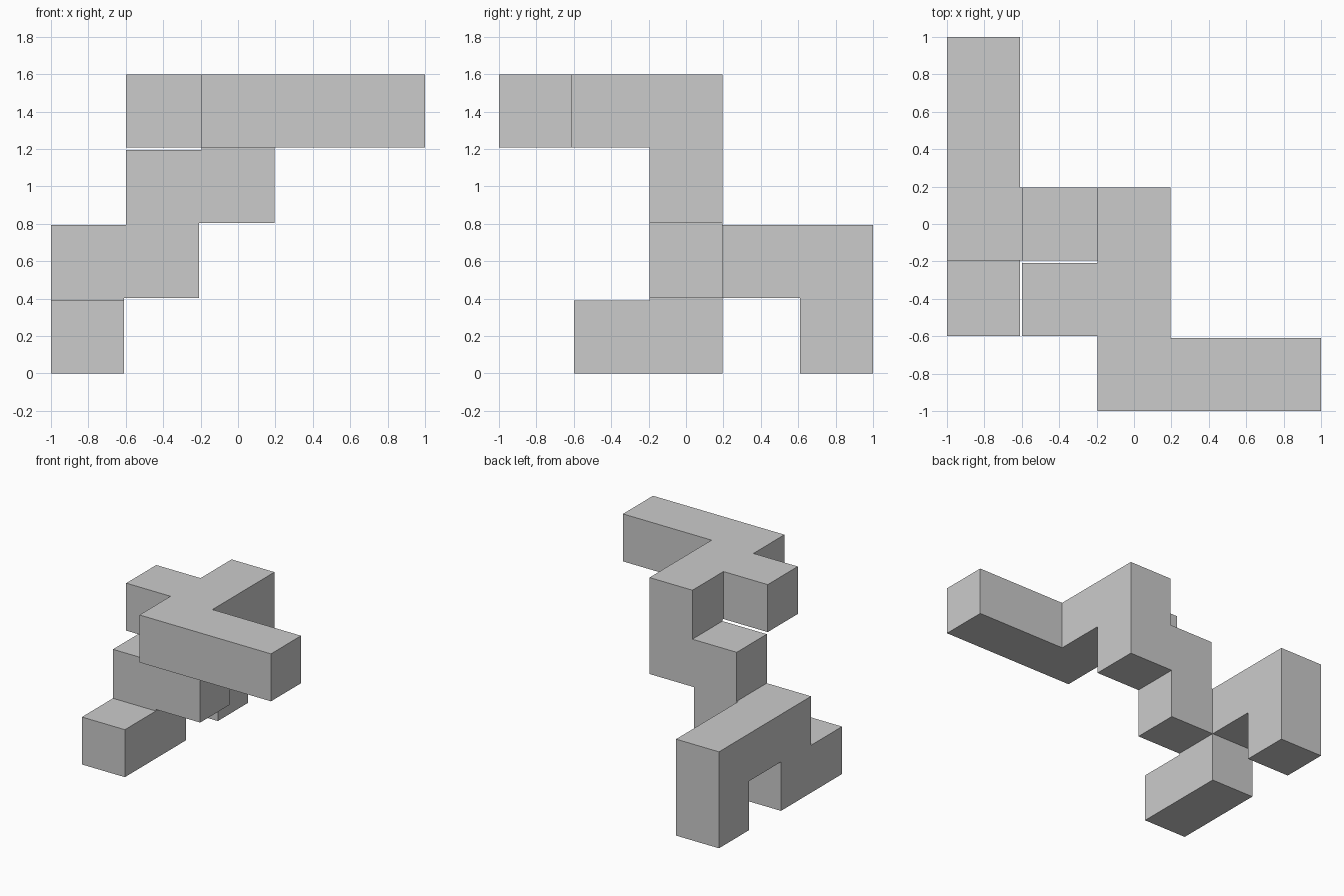
import bpy, bmesh, math

if "Cube" in bpy.data.objects:
    bpy.data.objects.remove(bpy.data.objects["Cube"])

PITCH, SIZE = 0.4025, 0.39   # cube spacing and cube width (leaves hairline gaps)

# Straight runs of cubes, as (first cell, last cell) in x, y, z
RUNS = [
    ((0, 1, 0), (0, 2, 0)),  # front foot
    ((0, 4, 0), (0, 4, 1)),  # rear leg
    ((0, 2, 1), (0, 4, 1)),  # low beam
    ((0, 2, 0), (0, 2, 1)),  # riser on the foot
    ((0, 2, 1), (1, 2, 1)),  # first step
    ((1, 2, 1), (1, 2, 2)),  # riser
    ((1, 2, 2), (2, 2, 2)),  # second step
    ((2, 2, 2), (2, 2, 3)),  # riser
    ((2, 0, 3), (2, 2, 3)),  # top beam
    ((1, 1, 3), (2, 1, 3)),  # side stub
    ((2, 0, 3), (4, 0, 3)),  # front arm
]


def edge(i, axis):
    """Position of edge i: even = start of a cube, odd = its end."""
    start = 0 if axis == 2 else -1
    return start + (i // 2) * PITCH + (i % 2) * SIZE


# Fill the cubes and the thin bridges between neighbours within each run
filled = set()
for a, b in RUNS:
    for x in range(2 * a[0], 2 * b[0] + 1):
        for y in range(2 * a[1], 2 * b[1] + 1):
            for z in range(2 * a[2], 2 * b[2] + 1):
                filled.add((x, y, z))

# Skin the filled cells: only outer faces, so the union is one clean shell
bm = bmesh.new()
for c in sorted(filled):
    for axis in range(3):
        u, v = (axis + 1) % 3, (axis + 2) % 3
        for side in (0, 1):
            n = list(c)
            n[axis] += 2 * side - 1
            if tuple(n) in filled:
                continue
            ring = []
            for du, dv in ((0, 0), (1, 0), (1, 1), (0, 1)):
                p = list(c)
                p[axis] += side
                p[u] += du
                p[v] += dv
                ring.append(bm.verts.new([edge(p[k], k) for k in range(3)]))
            bm.faces.new(ring if side else ring[::-1])
bmesh.ops.remove_doubles(bm, verts=bm.verts, dist=0.001)
bmesh.ops.dissolve_limit(bm, angle_limit=math.radians(1),
                         verts=bm.verts, edges=bm.edges)
bmesh.ops.recalc_face_normals(bm, faces=bm.faces)

mesh = bpy.data.meshes.new("cube_chain")
bm.to_mesh(mesh)
bm.free()
bpy.context.collection.objects.link(bpy.data.objects.new("cube_chain", mesh))
